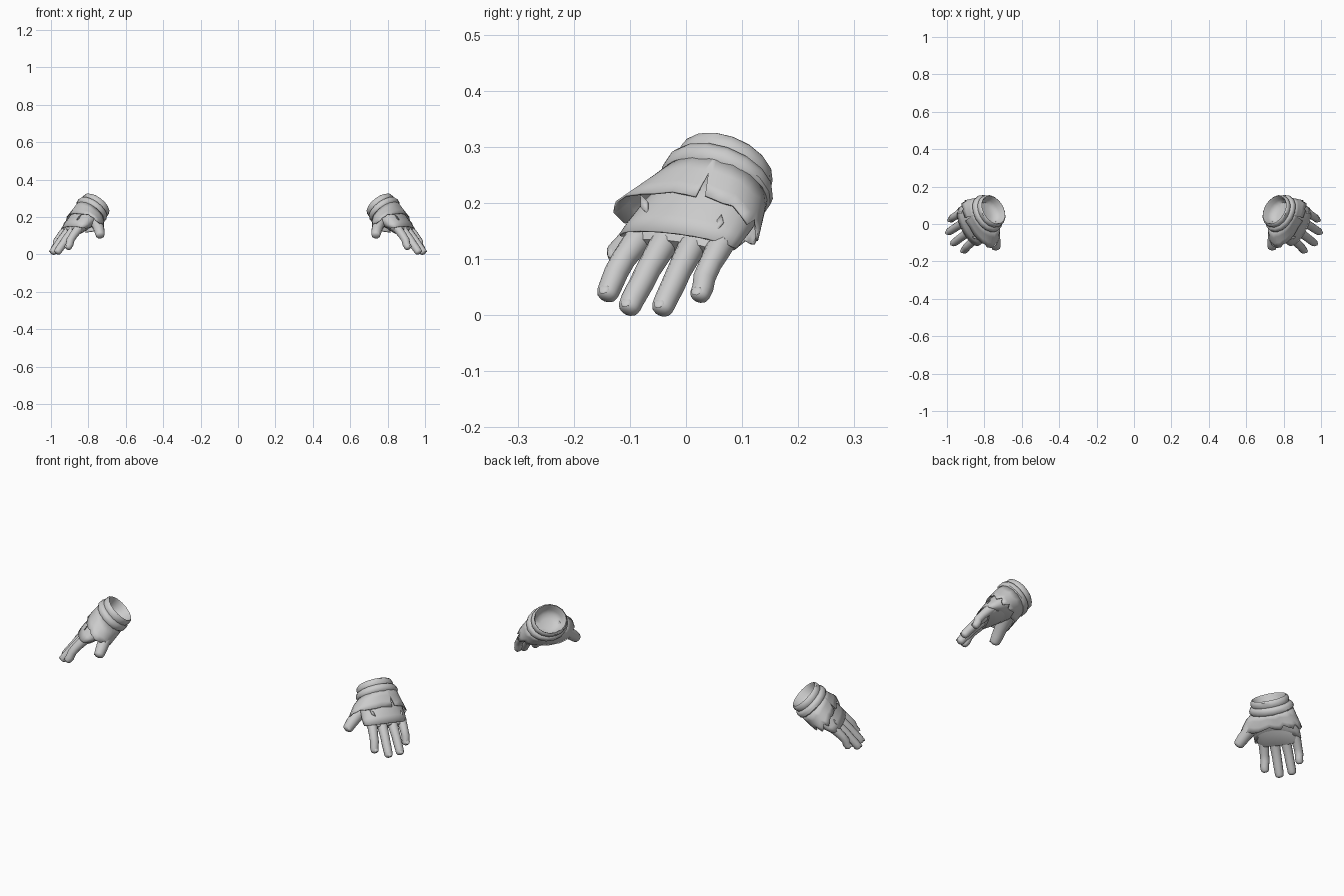
import bpy, bmesh, math
from mathutils import Vector

if "Cube" in bpy.data.objects:
    bpy.data.objects.remove(bpy.data.objects["Cube"])

# Hand frame: D along the hand (wrist to fingers), W towards little finger, N out of the back
C = Vector((0.762, 0.078, 0.264))
D = Vector((0.585, -0.38, -0.715)).normalized()
W = Vector((0.45, 0.89, -0.08))
W = (W - D * W.dot(D)).normalized()
N = D.cross(W).normalized()


def P(a, s, u):
    return C + D * a + W * s + N * u


def finish(name, bm, solid=0, angle=40):
    bmesh.ops.recalc_face_normals(bm, faces=bm.faces)
    me = bpy.data.meshes.new(name)
    bm.to_mesh(me)
    bm.free()
    ob = bpy.data.objects.new(name, me)
    bpy.context.collection.objects.link(ob)
    bpy.ops.object.select_all(action='DESELECT')
    ob.select_set(True)
    bpy.context.view_layer.objects.active = ob
    bpy.ops.object.shade_smooth_by_angle(angle=math.radians(angle))
    if solid:
        ob.modifiers.new("thickness", 'SOLIDIFY').thickness = solid
    ob.modifiers.new("other_hand", 'MIRROR').use_mirror_merge = False
    return ob


def skin(bm, rings, start=False, end=False):
    vs = [[bm.verts.new(p) for p in r] for r in rings]
    n = len(vs[0])
    for r, q in zip(vs, vs[1:]):
        for i in range(n):
            bm.faces.new((r[i], r[(i + 1) % n], q[(i + 1) % n], q[i]))
    if start:
        bm.faces.new(vs[0])
    if end:
        bm.faces.new(vs[-1])


def oval(a, cs, cu, rs, ru, n=20):
    return [P(a, cs + rs * math.cos(t), cu + ru * math.sin(t))
            for t in (2 * math.pi * i / n for i in range(n))]


def loft(name, sections, start=False, end=False, n=20):
    bm = bmesh.new()
    skin(bm, [oval(*s, n) for s in sections], start, end)
    return finish(name, bm)


def digit(name, path, n=12):
    """Tube through (a, s, u, radius) points with a rounded tip, plus a nail."""
    pts = [(P(*p[:3]), p[3]) for p in path]
    d = (pts[-1][0] - pts[-2][0]).normalized()
    tip, r = pts[-1]
    pts += [(tip + d * r * 0.7 * math.sin(k), r * math.cos(k)) for k in (0.45, 0.85, 1.2)]
    bm = bmesh.new()
    rings = []
    for i, (c, rad) in enumerate(pts):
        t = (pts[min(i + 1, len(pts) - 1)][0] - pts[max(i - 1, 0)][0]).normalized()
        x = (W - t * W.dot(t)).normalized()
        y = t.cross(x)
        rings.append([c + rad * (x * math.cos(2 * math.pi * k / n) + y * math.sin(2 * math.pi * k / n))
                      for k in range(n)])
    skin(bm, rings, True, True)
    finish(name, bm)
    # nail
    x = (W - d * W.dot(d)).normalized()
    y = d.cross(x)
    bm = bmesh.new()
    bmesh.ops.create_uvsphere(bm, u_segments=10, v_segments=6, radius=1)
    for v in bm.verts:
        v.co = tip + d * (0.003 + v.co.x * 0.010) + x * v.co.y * 0.010 + y * (r * 0.86 + v.co.z * 0.003)
    finish(name + "_nail", bm)


# Rolled cuff: inner bowl, then two stacked rolls
loft("wrist_cuff", [
    (0.045, -.004, 0, 0.030, 0.024), (0.038, -.004, 0, 0.060, 0.048), (0.020, -.006, 0, 0.072, 0.063),
    (-0.002, -.008, 0, 0.076, 0.068), (-0.012, -.008, 0, 0.082, 0.074), (-0.006, -.008, 0, 0.089, 0.081),
    (0.010, -.008, 0, 0.093, 0.083), (0.020, -.008, 0, 0.090, 0.079), (0.024, -.007, 0, 0.100, 0.086),
    (0.034, -.007, 0, 0.106, 0.090), (0.048, -.007, 0, 0.107, 0.090), (0.058, -.008, 0, 0.100, 0.082),
    (0.066, -.008, 0, 0.090, 0.070)],
    start=True, n=16)

# Ragged flared skirt: the lower edge goes up and down around the hand,
# bulging early on the thumb side so that it hangs over the thumb
edge = [.150, .130, .155, .146, .136, .140, .136, .085, .142, .136, .140, .138,
        .136, .128, .134, .132, .136, .128, .110, .134, .138, .122, .128, .130,
        .112, .128, .134, .115, .130, .140, .122, .155]
shift = {6: .12, 8: -.12}  # narrows the slit on the back
bm = bmesh.new()
rings = []
for f in (0, 0.35, 0.7, 1):
    ring = []
    for i, e in enumerate(edge):
        t = 2 * math.pi * i / len(edge) + shift.get(i, 0)
        c, s = math.cos(t), math.sin(t)
        a = 0.050 + (e - 0.050) * f
        k = (a - 0.050) / 0.08
        drop = 0.006
        if c < 0 and s < 0.01:
            k = k ** 0.7
            sq = 1 - 0.4 * min(k, 1)
            c, s = -abs(c) ** sq, -abs(s) ** sq
            drop = -0.008
        side = 0.099 + (0.016 if c > 0 else 0.074) * k
        ring.append(P(a, side * c - .005 * (1 - k), (0.082 - drop * k) * s))
    rings.append(ring)
skin(bm, rings)
finish("ragged_skirt", bm, 0.004)

# Glove band over the knuckles, cut shorter on the palm side
bm = bmesh.new()
rings = []
for f, cs, cu, rs, ru in ((0, 0, 0, .095, .066), (.4, -.008, .004, .110, .062),
                          (.75, -.012, .010, .115, .052), (1, -.014, .014, .116, .042)):
    ring = []
    for i in range(24):
        t = 2 * math.pi * i / 24
        end = 0.202 + (0.016 if math.sin(t) > 0 else 0.035) * math.sin(t)
        ring.append(P(0.07 + (end - 0.07) * f, cs + rs * math.cos(t), cu + ru * math.sin(t)))
    rings.append(ring)
skin(bm, rings)
finish("glove_band", bm, 0.004)

# Palm
loft("palm", [(0.05, 0, 0, .08, .055), (0.10, -.01, 0, .098, .052), (0.16, -.012, .006, .105, .046),
              (0.200, -.012, .012, .105, .036), (0.220, -.012, .012, .096, .024)], True, True)

# Fingers
for nm, s0, tip_a, s1, u1, r in (("index", -.090, .330, -.104, .002, .0205),
                                 ("middle", -.036, .364, -.042, .011, .021),
                                 ("ring", .021, .358, .022, .011, .0205),
                                 ("little", .074, .310, .074, .002, .019)):
    m = (0.19 + tip_a) / 2
    digit(nm + "_finger", [(0.17, s0, .014, r * 1.2), (0.215, s0, .018, r * 1.2),
                           (m, (s0 + s1) / 2, .018, r * 1.06), (m + .03, s0 * .3 + s1 * .7, .015, r * 1.05),
                           (tip_a - .015, s1, u1 + .002, r), (tip_a, s1, u1, r * .95)])

# Thumb
digit("thumb", [(0.06, -.04, -.02, .042), (0.10, -.09, -.036, .038), (0.130, -.125, -.050, .030),
                (0.155, -.154, -.062, .028), (0.174, -.172, -.071, .025)])

# Small torn flaps on the back of the glove band
for nm, s, a, lean in (("inner", -.088, .158, .3), ("outer", .066, .180, -.5)):
    bm = bmesh.new()
    up = 0.016 + 0.052 * math.sqrt(max(0, 1 - ((s + .012) / .116) ** 2))
    pts = [(-.020, -.008), (-.006, .008), (.018, .010), (.006, -.006)]
    vs = [bm.verts.new(P(a + x, s + y + lean * x, up - (a + x - .15) * .25))
          for x, y in pts]
    bm.faces.new(vs)
    finish("torn_flap_" + nm, bm, 0.003)
